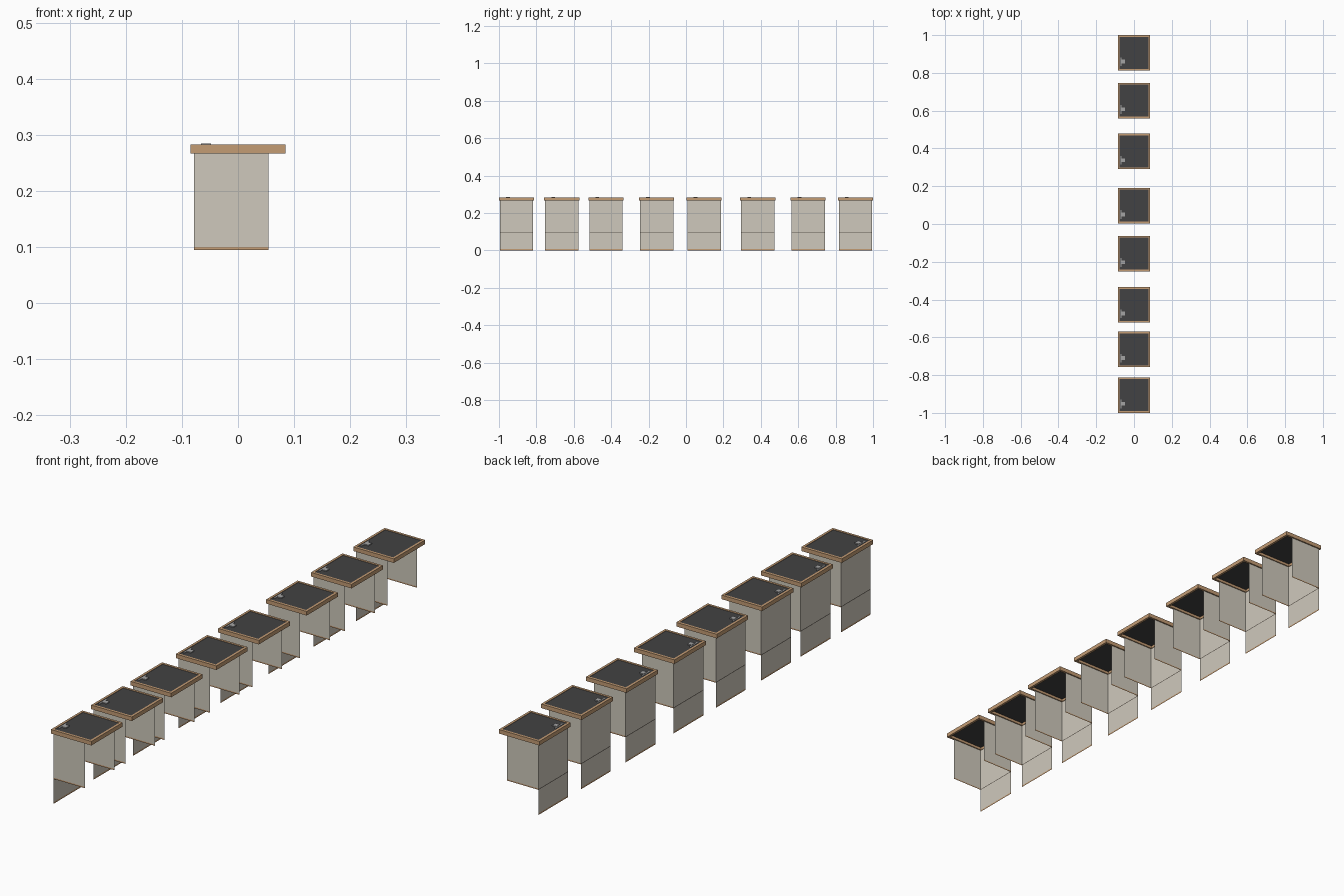
import bpy

if "Cube" in bpy.data.objects:
    bpy.data.objects.remove(bpy.data.objects["Cube"])


def mat(name, r, g, b):
    def lin(c):
        c /= 255
        return c / 12.92 if c <= 0.04045 else ((c + 0.055) / 1.055) ** 2.4
    m = bpy.data.materials.new(name)
    m.diffuse_color = (lin(r), lin(g), lin(b), 1)
    m.use_nodes = True
    m.node_tree.nodes["Principled BSDF"].inputs["Base Color"].default_value = m.diffuse_color
    return m


WOOD = mat("wood_brown", 196, 156, 116)
DARK = mat("charcoal", 66, 66, 67)
PANEL = mat("beige_panel", 207, 201, 188)
GREY = mat("grey_metal", 165, 165, 165)
SEAM = mat("dark_taupe", 95, 88, 80)


def mesh(name, verts, faces, mats, idx=None):
    me = bpy.data.meshes.new(name)
    me.from_pydata(verts, [], faces)
    for m in mats:
        me.materials.append(m)
    for i, p in enumerate(me.polygons):
        p.material_index = idx[i] if idx else 0
    ob = bpy.data.objects.new(name, me)
    bpy.context.collection.objects.link(ob)
    return ob


def box(name, x0, x1, y0, y1, z0, z1, m):
    v = [(x, y, z) for z in (z0, z1) for y in (y0, y1) for x in (x0, x1)]
    f = [(0, 2, 3, 1), (4, 5, 7, 6), (0, 1, 5, 4),
         (1, 3, 7, 5), (3, 2, 6, 7), (2, 0, 4, 6)]
    return mesh(name, v, f, [m])


def frame(name, cy, hx, hy, w, z0, z1):
    # Rectangular ring with a mitred corner
    v = []
    for z in (z0, z1):
        for d in (0, w):
            for sx, sy in ((-1, -1), (1, -1), (1, 1), (-1, 1)):
                v.append((sx * (hx - d), cy + sy * (hy - d), z))
    f = []
    for i in range(4):
        j = (i + 1) % 4
        f += [(i, j, 8 + j, 8 + i), (4 + j, 4 + i, 12 + i, 12 + j),
              (8 + i, 8 + j, 12 + j, 12 + i), (j, i, 4 + i, 4 + j)]
    return mesh(name, v, f, [WOOD])


def sheet(name, a, b, bands):
    # Upright thin sheet from point a to b, split into height bands by colour
    zs = [bands[0][0]] + [t for _, t, _ in bands]
    v = [(p[0], p[1], z) for z in zs for p in (a, b)]
    f = [(2 * i, 2 * i + 1, 2 * i + 3, 2 * i + 2) for i in range(len(bands))]
    mats = [PANEL, WOOD, SEAM]
    return mesh(name, v, f, mats, [mats.index(m) for _, _, m in bands])


HX, HY = 0.085, 0.094       # half size of the top
XB, XF = -0.078, 0.0545     # panel extent in x
PY = 0.089                  # half width of panels
TOP, LOW = 0.268, 0.095

centres = [-0.906, -0.664, -0.428, -0.157, 0.097, 0.384, 0.653, 0.906]
for n, cy in enumerate(centres, 1):
    s = f"_{n}"
    # Top: wooden frame and dark inset
    frame("top_frame" + s, cy, HX, HY, 0.009, 0.267, 0.2825)
    box("top_inset" + s, -HX + 0.009, HX - 0.009, cy - HY + 0.009,
        cy + HY - 0.009, 0.277, 0.281, DARK)
    # Tall panel on the left with a seam and wooden bottom trim
    sheet("tall_panel" + s, (XB, cy + PY), (XB, cy - PY),
          [(0, 0.006, WOOD), (0.006, LOW, PANEL),
           (LOW, LOW + 0.003, SEAM), (LOW + 0.003, TOP, PANEL)])
    # Short panels at both ends with wooden trim
    for side, y in (("front", cy - PY), ("back", cy + PY)):
        sheet(f"{side}_panel" + s, (XB, y), (XF, y),
              [(LOW, LOW + 0.005, WOOD), (LOW + 0.005, TOP, PANEL)])
    # Small latch on the top
    box("latch_bar" + s, -0.071, -0.066, cy - 0.07, cy - 0.024,
        0.281, 0.283, GREY)
    box("latch_plate" + s, -0.066, -0.048, cy - 0.056, cy - 0.036,
        0.281, 0.2845, GREY)
